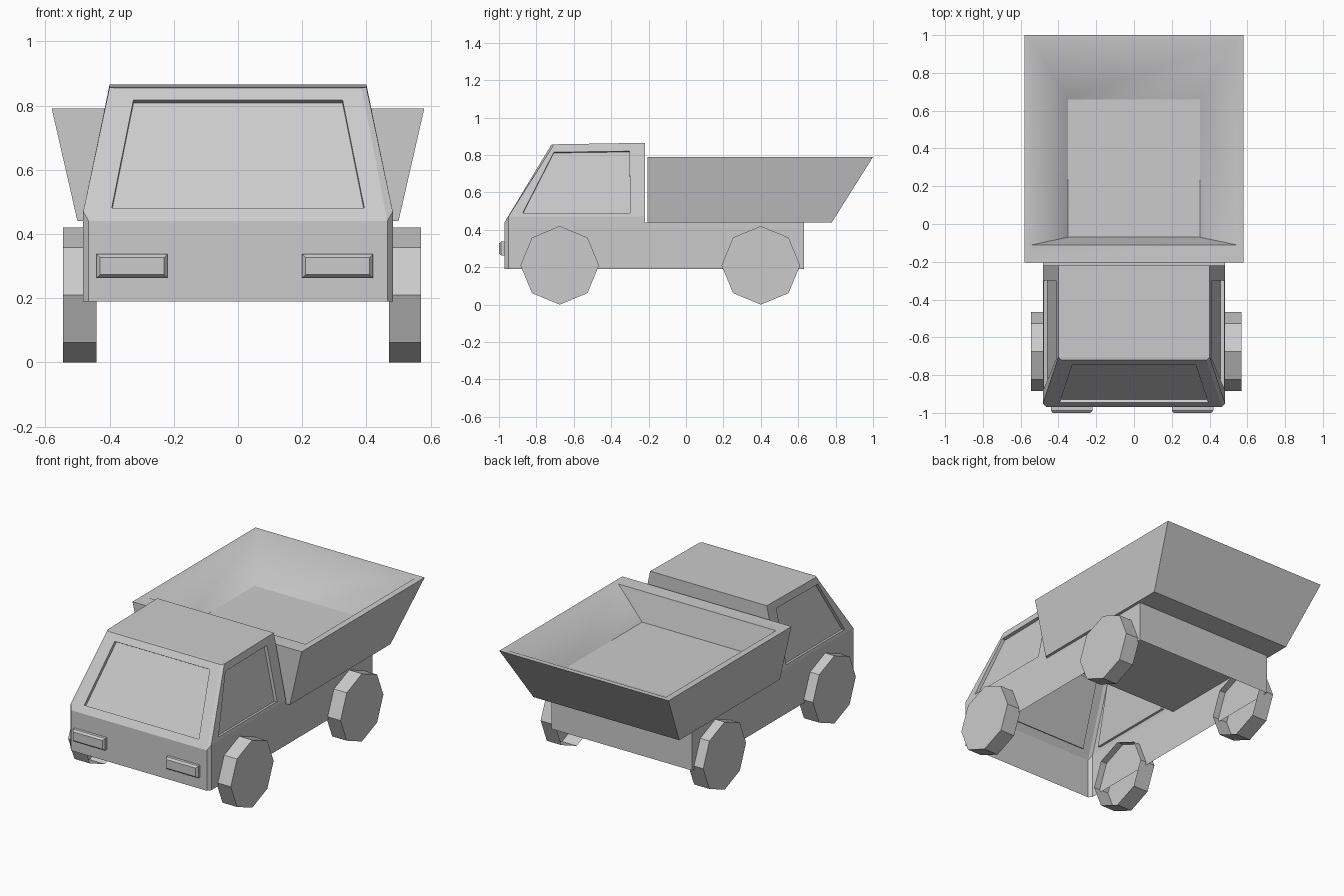
import bpy, bmesh, math
from mathutils import Vector

if "Cube" in bpy.data.objects:
    bpy.data.objects.remove(bpy.data.objects["Cube"])


def finish(bm, name):
    bmesh.ops.remove_doubles(bm, verts=bm.verts, dist=0.0005)
    bmesh.ops.recalc_face_normals(bm, faces=bm.faces)
    mesh = bpy.data.meshes.new(name)
    bm.to_mesh(mesh)
    bm.free()
    obj = bpy.data.objects.new(name, mesh)
    bpy.context.collection.objects.link(obj)
    return obj


def face(bm, pts):
    return bm.faces.new([bm.verts.new(p) for p in pts])


def bridge(bm, a, b):
    n = len(a)
    return [face(bm, (a[i], a[(i + 1) % n], b[(i + 1) % n], b[i])) for i in range(n)]


def window(bm, quad, uvs, inward, depth=0.02):
    """Frame, step and recessed pane inside a quad (bl, br, tr, tl)."""
    bl, br, tr, tl = [Vector(p) for p in quad]
    hole = [bl.lerp(br, u).lerp(tl.lerp(tr, u), v) for u, v in uvs]
    n = (br - bl).cross(tl - bl).normalized()
    if n.dot(Vector(inward)) < 0:
        n = -n
    pane = [p + n * depth for p in hole]
    bridge(bm, [bl, br, tr, tl], hole)
    bridge(bm, hole, pane)
    face(bm, pane)


# Cab and chassis: one shell, open underneath
def side_points(s):
    return dict(
        f0=(s * .465, -.97, .19), c0=(s * .482, -.95, .19), r0=(s * .482, .63, .19),
        f1=(s * .465, -.97, .44), c1=(s * .482, -.95, .47), b1=(s * .482, -.22, .47),
        d=(s * .482, -.22, .44), r1=(s * .482, .63, .44),
        f2=(s * .385, -.72, .855), c2=(s * .40, -.705, .857), b2=(s * .40, -.22, .865))


bm = bmesh.new()
L, R = side_points(-1), side_points(1)
for P, s in ((L, -1), (R, 1)):
    for keys in ("c0 r0 r1 d b1 c1", "f0 c0 c1 f1", "f1 c1 c2 f2"):
        face(bm, [P[k] for k in keys.split()])
    window(bm, [P[k] for k in ("c1", "b1", "b2", "c2")],
           [(.09, .05), (.89, .05), (.84, .89), (.05, .89)], (-s, 0, 0))
window(bm, [L["f1"], R["f1"], R["f2"], L["f2"]],
       [(.07, .10), (.93, .10), (.915, .91), (.085, .91)], (0, 1, -1))
for keys in ("f0 f1", "f2 c2", "c2 b2", "b2 b1", "b1 d", "d r1", "r1 r0"):
    a, b = keys.split()
    face(bm, [L[a], L[b], R[b], R[a]])
finish(bm, "cab_and_chassis")


# Tipper bed: flared tub with thick walls
def rect(x, y0, y1, z):
    return [(-x, y0, z), (x, y0, z), (x, y1, z), (-x, y1, z)]


bm = bmesh.new()
base = rect(.50, -.205, .78, .44)
rim = rect(.58, -.205, 1.0, .79)
lip = rect(.54, -.11, .97, .79)
floor = rect(.35, -.07, .66, .62)
face(bm, base)
bridge(bm, base, rim)
for f in bridge(bm, rim, lip) + bridge(bm, lip, floor):
    f.smooth = True
face(bm, floor)
bmesh.ops.remove_doubles(bm, verts=bm.verts, dist=0.0005)
for e in bm.edges:
    e.smooth = e.calc_face_angle(0) < math.radians(50)
finish(bm, "tipper_bed")


# Wheels: eight-sided drums, open on the inner side
def wheel(name, x_in, x_out, y):
    def ring(x):
        return [(x, y + .21 * math.cos(i * math.pi / 4), .21 + .21 * math.sin(i * math.pi / 4))
                for i in range(8)]
    bm = bmesh.new()
    bridge(bm, ring(x_in), ring(x_out))
    face(bm, ring(x_out))
    finish(bm, name)


for label, y in (("front", -.675), ("rear", .40)):
    wheel(label + "_left_wheel", -.44, -.545, y)
    wheel(label + "_right_wheel", .47, .57, y)

# Headlights: shallow blocks with a bevelled front
for label, cx in (("left", -.33), ("right", .31)):
    def loop(w, h, y):
        return [(cx - w, y, .30 - h), (cx + w, y, .30 - h), (cx + w, y, .30 + h), (cx - w, y, .30 + h)]
    bm = bmesh.new()
    back, mid, front = loop(.11, .037, -.97), loop(.11, .037, -.988), loop(.10, .027, -1.0)
    bridge(bm, back, mid)
    bridge(bm, mid, front)
    face(bm, front)
    finish(bm, label + "_headlight")
